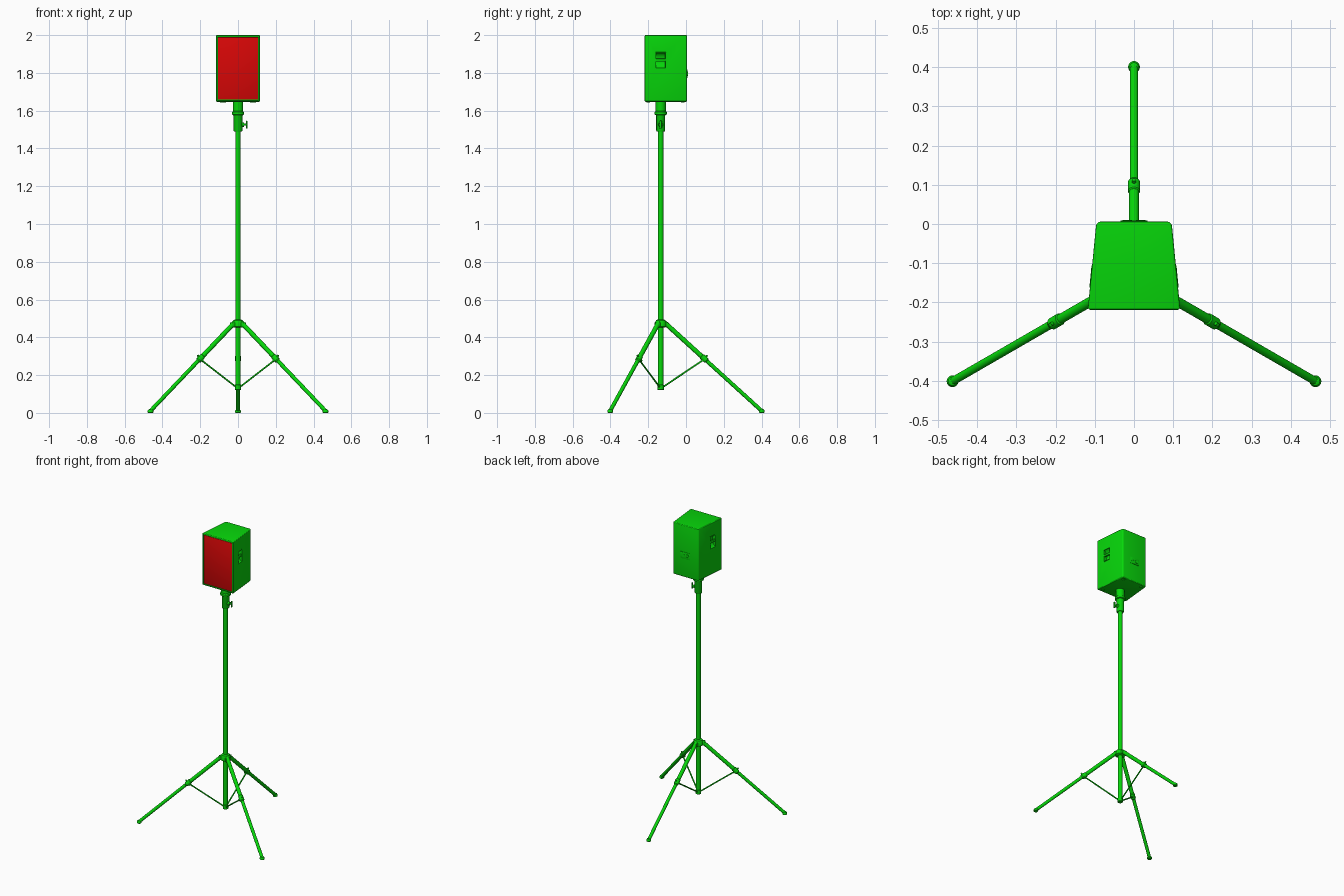
import bpy, bmesh, math
from mathutils import Vector, Matrix

if "Cube" in bpy.data.objects:
    bpy.data.objects.remove(bpy.data.objects["Cube"])

def material(name, color):
    m = bpy.data.materials.new(name)
    m.diffuse_color = color
    m.use_nodes = True
    m.node_tree.nodes["Principled BSDF"].inputs["Base Color"].default_value = m.diffuse_color
    return m

GREEN = material("green", (0.002, 0.68, 0.003, 1))
RED = material("red", (0.68, 0.002, 0.002, 1))
PY = -0.134            # pole position in y
LEG_R = 0.535          # foot distance from pole

def smooth(ob, angle=35):
    bpy.ops.object.select_all(action='DESELECT')
    ob.select_set(True)
    bpy.context.view_layer.objects.active = ob
    bpy.ops.object.shade_smooth_by_angle(angle=math.radians(angle))

def finish(name, bm, mat=GREEN):
    bmesh.ops.recalc_face_normals(bm, faces=bm.faces)
    me = bpy.data.meshes.new(name)
    bm.to_mesh(me)
    bm.free()
    me.materials.append(mat)
    ob = bpy.data.objects.new(name, me)
    bpy.context.collection.objects.link(ob)
    smooth(ob)
    return ob

def lathe(name, profile, base, axis=(0, 0, 1), n=24):
    """Capped revolve of (radius, height) pairs around an axis."""
    bm = bmesh.new()
    rot = Vector((0, 0, 1)).rotation_difference(Vector(axis)).to_matrix()
    rings = [[bm.verts.new(Vector(base) + rot @ Vector((r * math.cos(2 * math.pi * i / n),
              r * math.sin(2 * math.pi * i / n), h))) for i in range(n)] for r, h in profile]
    for a, b in zip(rings, rings[1:]):
        for i in range(n):
            bm.faces.new((a[i], a[(i + 1) % n], b[(i + 1) % n], b[i]))
    bm.faces.new(rings[0])
    bm.faces.new(rings[-1])
    return finish(name, bm)

def tube(name, p0, p1, r, n=20):
    d = Vector(p1) - Vector(p0)
    return lathe(name, [(r, 0), (r, d.length)], p0, d.normalized(), n)

def box(name, center, size, rot_z=0, bevel=0.002, mat=GREEN):
    bm = bmesh.new()
    bmesh.ops.create_cube(bm, size=1, matrix=Matrix.Translation(center)
                          @ Matrix.Rotation(rot_z, 4, 'Z') @ Matrix.Diagonal((*size, 1)))
    if bevel:
        bmesh.ops.bevel(bm, geom=bm.edges[:], offset=bevel, segments=2, profile=0.5, affect='EDGES')
    return finish(name, bm, mat)

# Speaker cabinet: tapered, rounded, front recessed for the grille
Z0, Z1, YF, YB, WF, WB = 1.647, 2.0, -0.219, 0.006, 0.118, 0.096
bm = bmesh.new()
plan = [(-WF, YF), (WF, YF), (WB, YB), (-WB, YB)]
lo = [bm.verts.new((x, y, Z0)) for x, y in plan]
hi = [bm.verts.new((x, y, Z1)) for x, y in plan]
bm.faces.new(lo)
bm.faces.new(hi)
for i in range(4):
    bm.faces.new((lo[i], lo[(i + 1) % 4], hi[(i + 1) % 4], hi[i]))
bmesh.ops.recalc_face_normals(bm, faces=bm.faces)
back = [e for e in bm.edges if all(v.co.y > 0 for v in e.verts) and abs(e.verts[0].co.z - e.verts[1].co.z) > 0.1]
bmesh.ops.bevel(bm, geom=back, offset=0.011, segments=4, profile=0.5, affect='EDGES')
sharp = [e for e in bm.edges if e.calc_face_angle(0) > math.radians(60)]
bmesh.ops.bevel(bm, geom=sharp, offset=0.006, segments=3, profile=0.5, affect='EDGES')
front = max((f for f in bm.faces if f.normal.y < -0.99), key=lambda f: f.calc_area())
bmesh.ops.inset_region(bm, faces=[front], thickness=0.004)
bmesh.ops.inset_region(bm, faces=[front], thickness=0.0005, depth=-0.008)
cabinet = finish("speaker_cabinet", bm)

# Front grille
box("front_grille", (0, YF + 0.0055, (Z0 + Z1) / 2), (0.2125, 0.008, Z1 - Z0 - 0.022), mat=RED)

# Side handles: scooped pocket with a grip bar
taper = math.atan2(WF - WB, YB - YF)
for s, side in ((1, "right"), (-1, "left")):
    x = s * (WF - math.tan(taper) * (PY - YF))
    frame = Matrix.Translation((x, PY, 1.866)) @ Matrix.Rotation(s * taper, 4, 'Z')
    bm = bmesh.new()
    bmesh.ops.create_cone(bm, cap_ends=True, segments=24, radius1=1, radius2=1, depth=1,
                          matrix=frame @ Matrix.Diagonal((0.026, 0.05, 0.04, 1))
                          @ Matrix.Rotation(math.pi / 2, 4, 'X'))
    cutter = finish("pocket_cutter", bm)
    cutter.hide_render = True
    mod = cabinet.modifiers.new("pocket", 'BOOLEAN')
    mod.operation, mod.solver, mod.object = 'DIFFERENCE', 'EXACT', cutter
    bpy.context.view_layer.objects.active = cabinet
    bpy.ops.object.modifier_apply(modifier=mod.name)
    bpy.data.objects.remove(cutter)
    box(side + "_handle_bar", frame @ Vector((-s * 0.007, 0, 0.002)), (0.012, 0.052, 0.016), s * taper, 0.004)
    for k in (-1, 1):
        box(side + "_handle_rim", frame @ Vector((0, 0, k * 0.0415)), (0.003, 0.056, 0.004), s * taper, 0.001)
        box(side + "_handle_rim", frame @ Vector((0, k * 0.0265, 0)), (0.003, 0.004, 0.087), s * taper, 0.001)

# Keep the large cabinet panels flat around the pockets
smooth(cabinet, 20)

# Rear connector panel with sockets
box("rear_panel", (0, YB, 1.795), (0.07, 0.005, 0.044), bevel=0.001)
for x in (-0.017, 0.017):
    lathe("rear_socket", [(0.012, 0), (0.012, 0.002), (0.008, 0.002), (0.008, 0.001)],
          (x, YB + 0.002, 1.795), (0, 1, 0))

# Cabinet rubber feet
for x, y in ((0.085, -0.2), (-0.085, -0.2), (0.072, -0.017), (-0.072, -0.017)):
    lathe("cabinet_foot", [(0.009, 0), (0.011, 0.006)], (x, y, 1.643))

# Pole, top cup and collar, bottom cap
lathe("main_pole", [(0.0145, 0.13), (0.0145, 1.5)], (0, PY, 0))
lathe("pole_collar", [(0.021, 1.49), (0.0235, 1.495), (0.0235, 1.572), (0.026, 1.577), (0.033, 1.58),
                      (0.033, 1.592), (0.027, 1.597), (0.027, 1.65)], (0, PY, 0), n=32)
lathe("pole_end_cap", [(0.014, 0.12), (0.017, 0.123), (0.017, 0.148), (0.0145, 0.151)], (0, PY, 0))

# Collar clamp knob
tube("knob_shaft", (0.018, PY, 1.526), (0.046, PY, 1.526), 0.005)
lathe("knob_boss", [(0.013, 0), (0.011, 0.013)], (0.02, PY, 1.526), (1, 0, 0))
box("knob_wing", (0.047, PY, 1.526), (0.008, 0.012, 0.042), bevel=0.003)

# Tripod hub
lathe("leg_hub", [(0.024, 0.452), (0.032, 0.457), (0.032, 0.474), (0.025, 0.49), (0.0165, 0.495)], (0, PY, 0))

# Three legs with brackets, clamps, braces and feet
for name, deg in (("back", 90), ("front_left", 210), ("front_right", 330)):
    a = math.radians(deg)
    out = Vector((math.cos(a), math.sin(a), 0))
    side = Vector((-out.y, out.x, 0))
    def at(r, z):
        return Vector((0, PY, z)) + out * r
    top, foot = at(0.022, 0.477), at(LEG_R - 0.004, 0.014)
    d = (foot - top).normalized()
    clamp = top.lerp(foot, 0.41)
    for k in (-1, 1):
        box(name + "_hub_bracket", at(0.03, 0.467) + side * k * 0.0135, (0.024, 0.004, 0.024), a)
    tube(name + "_leg_upper", top, clamp, 0.0125)
    tube(name + "_leg_lower", clamp, foot, 0.0105)
    lathe(name + "_leg_clamp", [(0.0125, -0.02), (0.0155, -0.017), (0.0155, 0.014), (0.011, 0.02)], clamp, d)
    up = d.cross(side).normalized()
    up = up if up.z > 0 else -up
    tube(name + "_clamp_bolt", clamp, clamp + up * 0.024, 0.005, 12)
    tube(name + "_brace_pin", clamp - up * 0.013 - side * 0.013, clamp - up * 0.013 + side * 0.013, 0.005, 12)
    tube(name + "_brace", at(0.012, 0.137), clamp - up * 0.012, 0.0045, 12)
    lathe(name + "_foot", [(0.012, 0), (0.015, 0.003), (0.015, 0.011), (0.011, 0.018), (0.004, 0.021)],
          at(LEG_R, 0))
